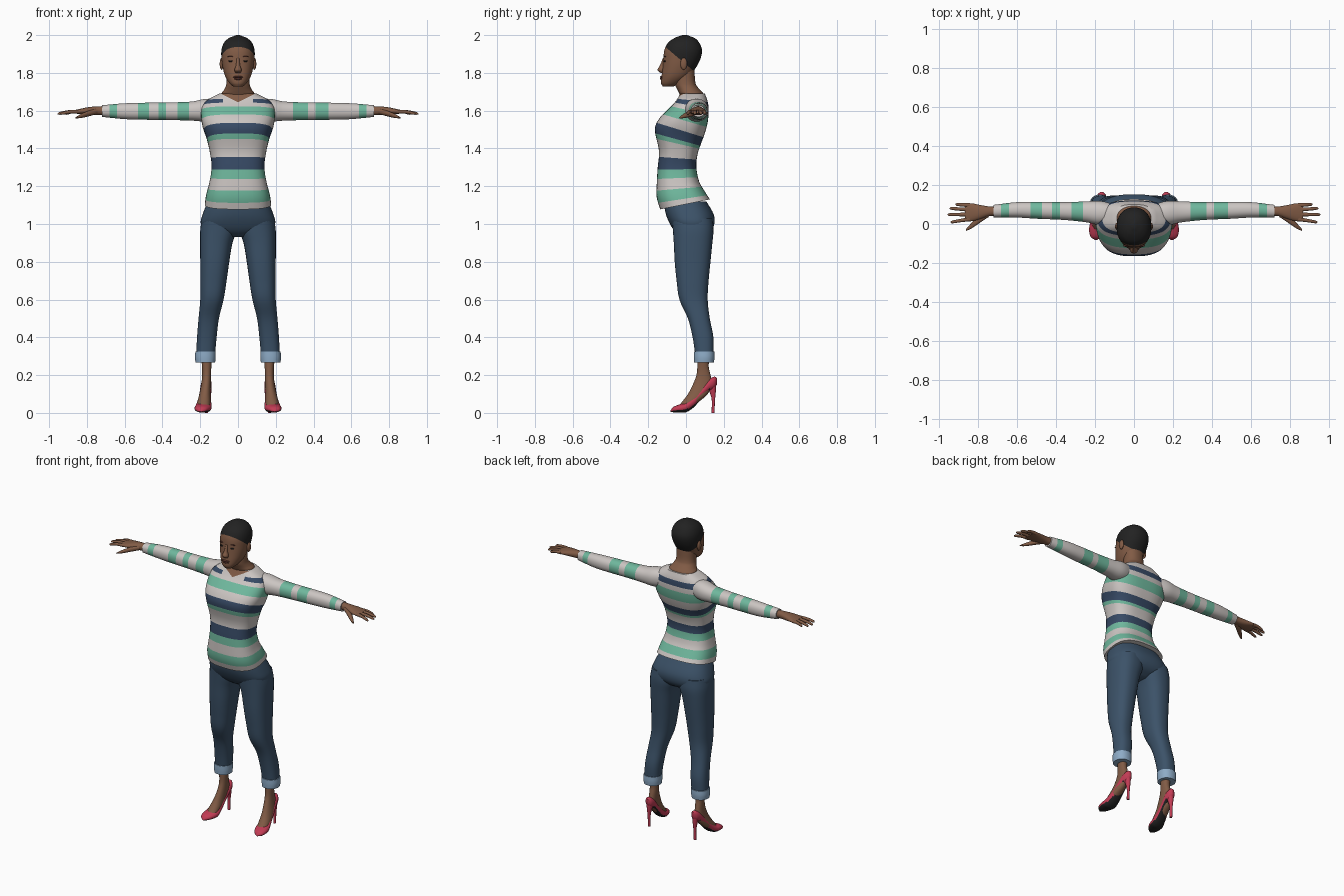
import bpy, bmesh, math
from mathutils import Vector

cube = bpy.data.objects.get("Cube")
if cube:
    bpy.data.objects.remove(cube)

COLOURS = {
    "skin": (.22, .105, .06), "hair_black": (.016, .016, .016),
    "sweater_grey": (.6, .56, .54), "sweater_green": (.16, .48, .34),
    "sweater_navy": (.038, .068, .13), "denim": (.045, .085, .14),
    "cuff_blue": (.27, .41, .57), "shoe_red": (.54, .045, .09),
    "lip_brown": (.12, .04, .03),
}
NAMES = list(COLOURS)
MATS = []
for name, rgb in COLOURS.items():
    m = bpy.data.materials.new(name)
    m.use_nodes = True
    m.diffuse_color = (*rgb, 1)
    bsdf = m.node_tree.nodes["Principled BSDF"]
    bsdf.inputs["Base Color"].default_value = (*rgb, 1)
    bsdf.inputs["Roughness"].default_value = .8
    MATS.append(m)


def finish(name, bm):
    """Turn a bmesh into a smooth-shaded object with only the colours it uses."""
    bmesh.ops.recalc_face_normals(bm, faces=bm.faces)
    used = sorted({f.material_index for f in bm.faces})
    mesh = bpy.data.meshes.new(name)
    for f in bm.faces:
        f.material_index = used.index(f.material_index)
    bm.to_mesh(mesh)
    bm.free()
    for i in used:
        mesh.materials.append(MATS[i])
    ob = bpy.data.objects.new(name, mesh)
    bpy.context.collection.objects.link(ob)
    bpy.ops.object.select_all(action='DESELECT')
    ob.select_set(True)
    bpy.context.view_layer.objects.active = ob
    bpy.ops.object.shade_smooth_by_angle(angle=math.radians(50))
    return ob


def sample(keys, t):
    """Smooth interpolation through the key sections."""
    i = max(k for k in range(len(keys) - 1) if k == 0 or keys[k][0] <= t)
    a, b = keys[i], keys[i + 1]
    p, q = keys[max(i - 1, 0)], keys[min(i + 2, len(keys) - 1)]
    h = b[0] - a[0]
    u = (t - a[0]) / h
    out = []
    for j in range(1, len(a)):
        ta = (b[j] - p[j]) / (b[0] - p[0]) * h
        tb = (q[j] - a[j]) / (q[0] - a[0]) * h
        c = b[j] - a[j]
        out.append(a[j] + u * ta + u * u * (3 * c - 2 * ta - tb) + u ** 3 * (ta + tb - 2 * c))
    return out


def loft(name, axis, keys, colour, bands=(), power=2.2, n=32, steps=4, side=1, edit=None):
    """Skin key sections (t, centre, half width, low, high, tilt) along an axis."""
    ts = {keys[-1][0]}
    for a, b in zip(keys, keys[1:]):
        ts |= {a[0] + (b[0] - a[0]) * s / steps for s in range(steps)}
    for lo, hi, _ in bands:
        ts = {t for t in ts if min(abs(t - lo), abs(t - hi)) > .003} | {lo, hi}
    ts = sorted(ts)
    bm = bmesh.new()
    rings = []
    for t in ts:
        c, half, low, high, *tilt = sample(keys, t)
        ring = []
        for k in range(n):
            ang = math.tau * (k + .5) / n
            ca, sa = math.cos(ang), math.sin(ang)
            a = c + half * math.copysign(abs(ca) ** (2 / power), ca)
            b = (low + high) / 2 + (high - low) / 2 * math.copysign(abs(sa) ** (2 / power), sa)
            w = t + (tilt[0] * b if tilt else 0)
            x, y, z = {"z": (a, b, w), "x": (w, b, a), "y": (a, w, b)}[axis]
            ring.append(bm.verts.new((side * x, y, z)))
        rings.append(ring)
    for i in range(len(ts) - 1):
        mid = (ts[i] + ts[i + 1]) / 2
        tone = next((c for lo, hi, c in bands if lo < mid < hi), colour)
        for k in range(n):
            j = (k + 1) % n
            f = bm.faces.new((rings[i][k], rings[i][j], rings[i + 1][j], rings[i + 1][k]))
            f.material_index = NAMES.index(tone)
    for ring in (rings[0], rings[-1]):
        bm.faces.new(ring).material_index = NAMES.index(colour)
    bmesh.ops.recalc_face_normals(bm, faces=bm.faces)
    if edit:
        edit(bm)
    return finish(name, bm)


def cut(bm, point, normal):
    bmesh.ops.bisect_plane(bm, geom=bm.verts[:] + bm.edges[:] + bm.faces[:],
                           plane_co=point, plane_no=normal)


def blob(name, place, size, colour):
    bm = bmesh.new()
    bmesh.ops.create_uvsphere(bm, u_segments=16, v_segments=10, radius=1)
    for v in bm.verts:
        v.co = Vector(place) + Vector(size) * v.co
    for f in bm.faces:
        f.material_index = NAMES.index(colour)
    return finish(name, bm)


# componentwise product for blob sizes
def scaled(size, co):
    return Vector(s * c for s, c in zip(size, co))


def blob(name, place, size, colour):
    bm = bmesh.new()
    bmesh.ops.create_uvsphere(bm, u_segments=16, v_segments=10, radius=1)
    for v in bm.verts:
        v.co = Vector(place) + scaled(size, v.co)
    for f in bm.faces:
        f.material_index = NAMES.index(colour)
    return finish(name, bm)


# Sweater body: tilted rings carry the stripes, then the V neck is cut in
GREY, GREEN, NAVY = "sweater_grey", "sweater_green", "sweater_navy"


def neckline(bm):
    for s in (-1, 1):
        cut(bm, (0, 0, 1.645), (s * .5, 0, 1))
        cut(bm, (s * .08, 0, 0), (1, 0, 0))
    for f in bm.faces:
        c = f.calc_center_median()
        if c.y < .03 and c.z > 1.645 + .5 * abs(c.x):
            f.material_index = NAMES.index("skin")
        elif c.y < .03 and c.z > 1.63 and abs(c.x) < .08:
            f.material_index = NAMES.index(GREY)


loft("sweater_body", "z", [
    (1.105, 0, .176, -.137, .127, .2), (1.16, 0, .168, -.155, .1, .12),
    (1.22, 0, .152, -.155, .07, .06), (1.3, 0, .14, -.15, .055, 0),
    (1.37, 0, .148, -.143, .06, -.12), (1.45, 0, .168, -.165, .08, -.3),
    (1.51, 0, .187, -.145, .1, -.3), (1.57, 0, .195, -.105, .115, -.27),
    (1.625, 0, .19, -.065, .12, -.2), (1.66, 0, .16, -.045, .115, -.1),
    (1.69, 0, .1, -.03, .1, 0)], GREY, [
    (1.135, 1.19, GREEN), (1.245, 1.29, GREEN), (1.29, 1.345, NAVY), (1.415, 1.435, GREEN),
    (1.435, 1.488, NAVY), (1.545, 1.605, GREEN), (1.632, 1.658, NAVY)],
    power=2.7, n=56, edit=neckline)

# Neck and head; the hairline is a slanted cut
loft("neck", "z", [(1.66, 0, .08, -.02, .088), (1.69, 0, .088, -.035, .092),
                   (1.71, 0, .074, -.045, .075), (1.74, 0, .062, -.058, .052),
                   (1.82, 0, .06, -.06, .045)], "skin")


def hairline(bm):
    slope = Vector((0, .85, 1))
    start = Vector((0, -.11, 1.938))
    cut(bm, start, slope)
    for f in bm.faces:
        if (f.calc_center_median() - start).dot(slope) > 0:
            f.material_index = NAMES.index("hair_black")


loft("head", "z", [
    (1.727, 0, .025, -.122, -.07), (1.745, 0, .045, -.132, -.03), (1.78, 0, .067, -.13, .02),
    (1.82, 0, .079, -.125, .048), (1.87, 0, .087, -.12, .075), (1.92, 0, .088, -.115, .085),
    (1.96, 0, .074, -.095, .07), (1.985, 0, .047, -.06, .045), (2, 0, .008, -.02, .005)],
    "skin", n=40, edit=hairline)
loft("nose", "z", [(1.8, 0, .014, -.135, -.11), (1.815, 0, .02, -.151, -.11),
                   (1.84, 0, .011, -.138, -.11), (1.88, 0, .008, -.122, -.1)], "skin", n=16)
blob("upper_lip", (0, -.126, 1.778), (.026, .012, .006), "lip_brown")
blob("lower_lip", (0, -.126, 1.769), (.022, .012, .007), "lip_brown")

for side, label in ((1, "left"), (-1, "right")):
    # Face details
    blob(label + "_eye", (side * .036, -.112, 1.862), (.015, .006, .005), "hair_black")
    blob(label + "_eyebrow", (side * .037, -.111, 1.886), (.019, .006, .003), "lip_brown")
    blob(label + "_ear", (side * .087, -.012, 1.848), (.01, .018, .032), "skin")

    # Sleeve, with different stripes on each arm
    spots = ((.29, .37), (.41, .48), (.64, .68)) if side > 0 else \
        ((.26, .32), (.38, .42), (.47, .53), (.64, .68))
    loft(label + "_sleeve", "x", [
        (.1, 1.61, .05, .02, .1), (.17, 1.603, .06, -.005, .118), (.24, 1.598, .051, .008, .116),
        (.35, 1.597, .047, .02, .112), (.5, 1.597, .045, .027, .114),
        (.6, 1.597, .042, .033, .112), (.72, 1.598, .031, .034, .098)],
        GREY, [(a, b, GREEN) for a, b in spots], side=side)

    # Hand
    loft(label + "_palm", "x", [
        (.69, 1.6, .024, .042, .09), (.74, 1.6, .023, .04, .09), (.79, 1.598, .021, .024, .098),
        (.83, 1.596, .015, .014, .106), (.865, 1.594, .009, .014, .106)], "skin", n=24, side=side)
    for finger, base, tip, reach in (("little", .096, .1, .915), ("ring", .073, .08, .945),
                                     ("middle", .049, .048, .955), ("index", .025, .01, .94)):
        mid = (base + tip) / 2
        loft(f"{label}_{finger}_finger", "x", [
            (.84, 1.595, .01, base - .011, base + .011),
            ((.84 + reach) / 2, 1.594, .009, mid - .009, mid + .009),
            (reach - .008, 1.585, .007, tip - .007, tip + .007),
            (reach, 1.583, .002, tip - .002, tip + .002)], "skin", n=12, side=side)
    loft(label + "_thumb", "x", [
        (.745, 1.597, .015, .035, .07), (.79, 1.585, .015, .005, .045),
        (.83, 1.572, .011, -.022, .008), (.86, 1.562, .003, -.036, -.026)],
        "skin", n=16, side=side)

    # Trouser leg and turned-up cuff
    loft(label + "_trouser_leg", "z", [
        (.3, .172, .05, .05, .145), (.4, .165, .052, .035, .145), (.5, .155, .054, .01, .126),
        (.6, .138, .062, -.035, .115), (.7, .13, .07, -.05, .12), (.8, .123, .077, -.06, .13),
        (.9, .115, .086, -.065, .14), (.97, .103, .097, -.07, .146),
        (1.03, .098, .093, -.075, .14)], "denim", side=side, power=2.4)
    loft(label + "_trouser_cuff", "z", [(.266, .173, .052, .043, .148), (.295, .173, .055, .041, .151),
                                        (.325, .172, .054, .041, .15)], "cuff_blue", side=side)

    # Foot and high-heeled shoe
    loft(label + "_foot", "z", [
        (.03, .183, .033, -.045, .03), (.06, .18, .034, -.02, .07), (.1, .175, .03, .01, .115),
        (.15, .169, .026, .036, .138), (.2, .166, .024, .055, .13), (.25, .166, .025, .06, .12),
        (.31, .168, .03, .06, .13)], "skin", n=24, side=side)

    def sole(bm):
        for f in bm.faces:
            if f.normal.z < -.5 and f.calc_center_median().y < .13:
                f.material_index = NAMES.index("hair_black")

    loft(label + "_shoe", "y", [
        (-.082, .195, .005, .006, .014), (-.066, .194, .028, .003, .032),
        (-.03, .188, .042, .002, .046), (0, .183, .043, .003, .056), (.04, .178, .036, .028, .09),
        (.08, .173, .031, .073, .13), (.12, .168, .029, .113, .176), (.15, .166, .022, .13, .192),
        (.164, .165, .008, .15, .185)], "shoe_red", side=side, n=28, edit=sole)
    loft(label + "_shoe_heel", "z", [(0, .166, .008, .135, .151), (.07, .166, .009, .136, .154),
                                     (.11, .166, .014, .125, .158), (.15, .166, .02, .11, .16)],
         "shoe_red", n=16, side=side)

# Trouser seat between the legs and the sweater hem
loft("trouser_seat", "z", [
    (.93, 0, .05, -.02, .08), (.96, 0, .165, -.058, .128), (1, 0, .197, -.085, .15),
    (1.05, 0, .188, -.106, .147), (1.12, 0, .16, -.12, .108)], "denim", power=2.5, n=48)
